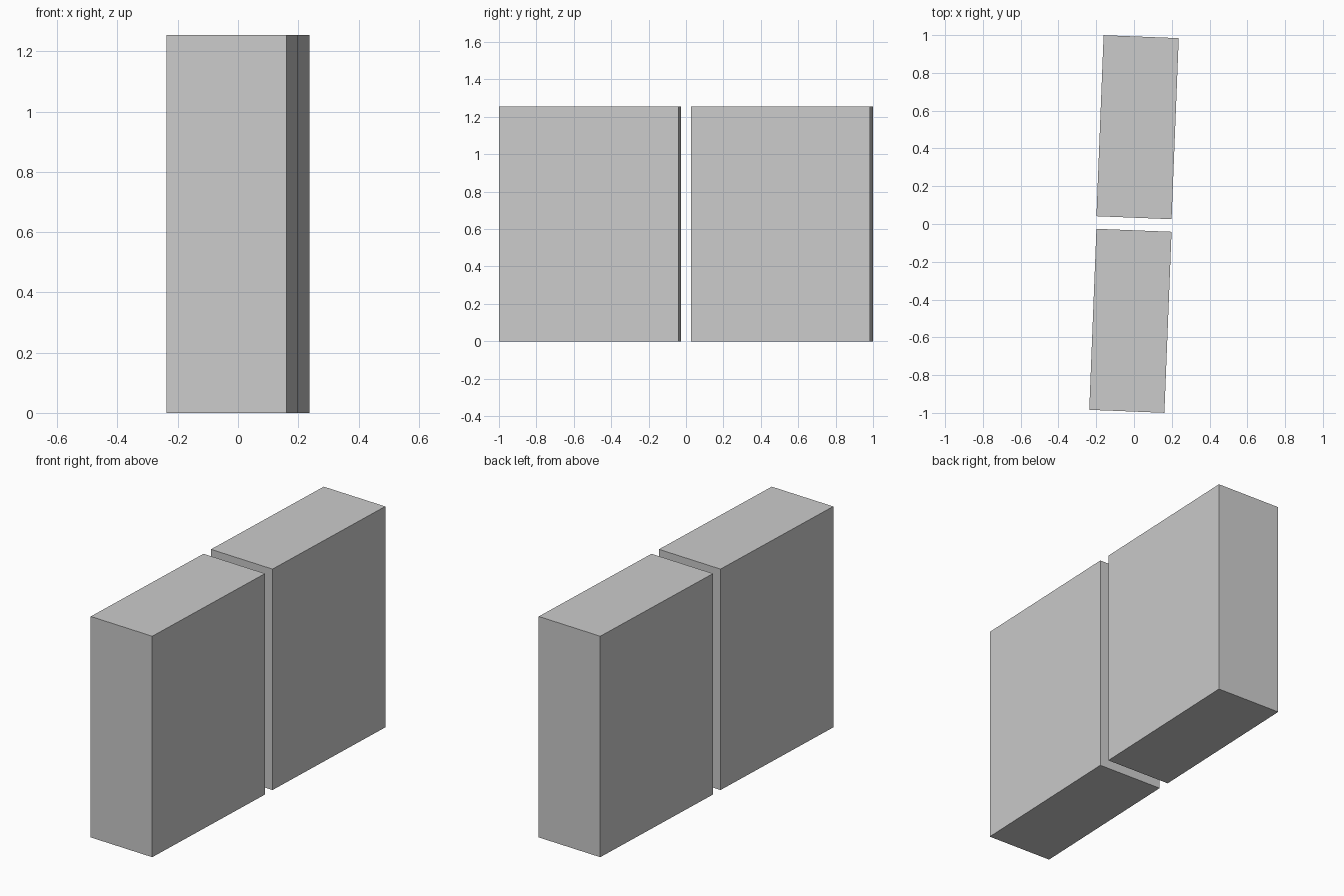
import bpy
from math import radians

if "Cube" in bpy.data.objects:
    bpy.data.objects.remove(bpy.data.objects["Cube"])

WIDTH, LENGTH, HEIGHT = 0.398, 0.959, 1.255
TILT = radians(-2.27)  # slight turn seen from above


def slab(name, x, y):
    bpy.ops.mesh.primitive_cube_add(size=1, location=(x, y, HEIGHT / 2),
                                    rotation=(0, 0, TILT))
    obj = bpy.context.object
    obj.name = name
    obj.scale = (WIDTH, LENGTH, HEIGHT)


# Two matching slabs with a narrow gap between them
for name, side in (("front_slab", -1), ("back_slab", 1)):
    slab(name, side * 0.019, side * 0.5125)
